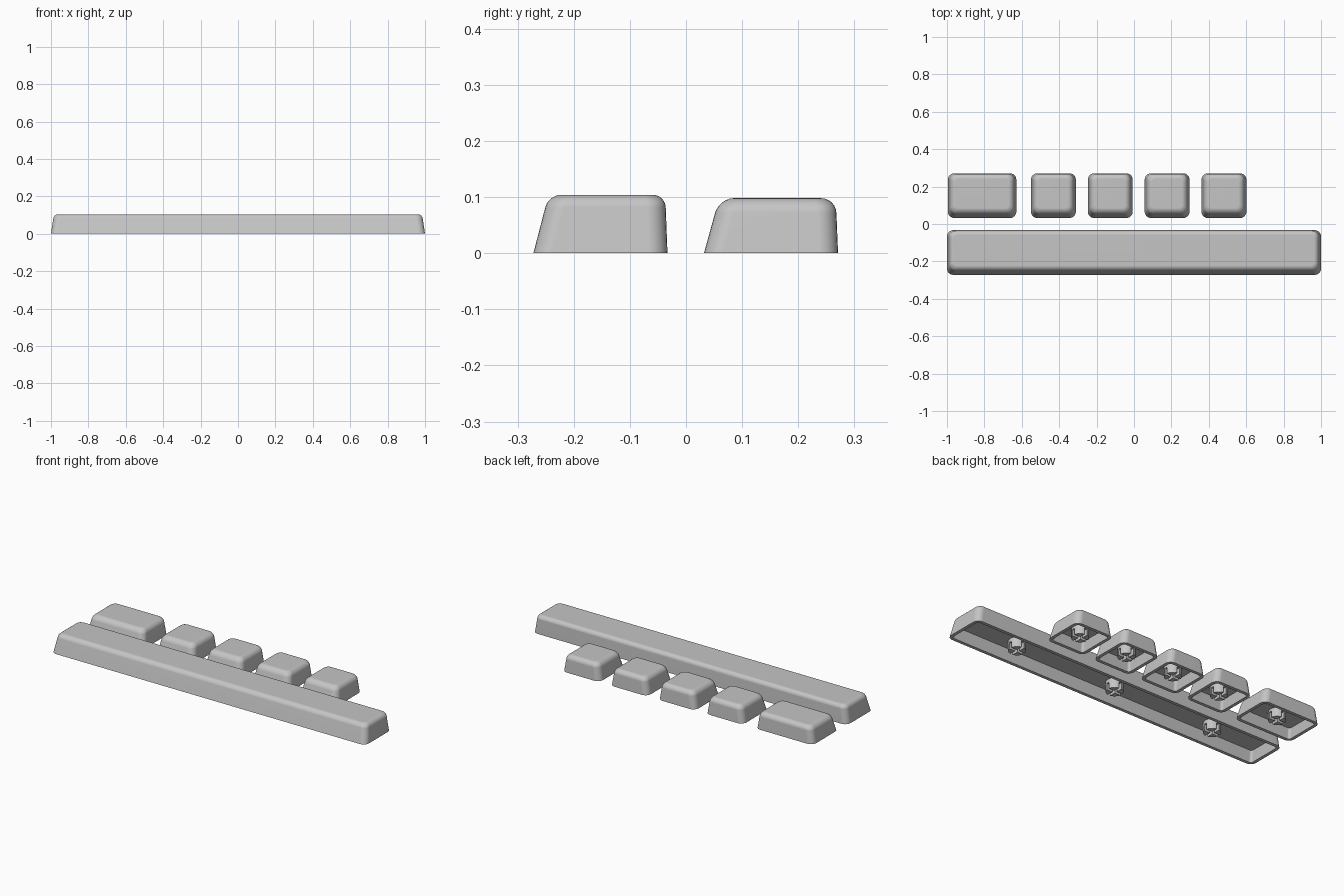
import bpy, bmesh, math

cube = bpy.data.objects.get("Cube")
if cube:
    bpy.data.objects.remove(cube)

grey = bpy.data.materials.new("grey_plastic")
grey.use_nodes = True
grey.diffuse_color = (0.56, 0.56, 0.56, 1)
grey.node_tree.nodes["Principled BSDF"].inputs["Base Color"].default_value = (0.56, 0.56, 0.56, 1)


def finish(bm, name):
    bmesh.ops.recalc_face_normals(bm, faces=bm.faces)
    mesh = bpy.data.meshes.new(name)
    bm.to_mesh(mesh)
    bm.free()
    mesh.materials.append(grey)
    obj = bpy.data.objects.new(name, mesh)
    bpy.context.collection.objects.link(obj)
    bpy.ops.object.select_all(action='DESELECT')
    obj.select_set(True)
    bpy.context.view_layer.objects.active = obj
    bpy.ops.object.shade_smooth_by_angle(angle=math.radians(35))
    return obj


def rounded_loop(bm, x0, x1, y0, y1, z, radius, steps=6):
    """Ring of vertices around a rounded rectangle."""
    ring = []
    corners = [(x1, y1, -1, -1), (x0, y1, 1, -1), (x0, y0, 1, 1), (x1, y0, -1, 1)]
    for i, (x, y, sx, sy) in enumerate(corners):
        for k in range(steps + 1):
            a = (i + k / steps) * math.pi / 2
            ring.append(bm.verts.new((x + sx * radius + radius * math.cos(a),
                                      y + sy * radius + radius * math.sin(a), z)))
    return ring


def keycap(name, x0, x1, y0, y1, height, fillet):
    """Hollow tapered cap with a steep front, near-upright back and filleted top."""
    bm = bmesh.new()
    wall, ceiling = 0.018, height - 0.044
    side, front, back = 0.016, 0.027, 0.004

    def ring(z, inset, radius):
        t = z / height
        return rounded_loop(bm, x0 + side * t + inset, x1 - side * t - inset,
                            y0 + front * t + inset, y1 - back * t - inset, z, radius)

    # from the inner ceiling, down to the rim, up the outside and over the fillet
    rings = [ring(ceiling, wall, 0.014), ring(0, wall, 0.014), ring(0, 0, 0.034)]
    for k in range(7):
        a = k / 6 * math.pi / 2
        inset = fillet * (1 - math.cos(a))
        rings.append(ring(height - fillet + fillet * math.sin(a), inset, 0.034 - inset * 0.7))
    for low, high in zip(rings, rings[1:]):
        for i in range(len(low)):
            j = (i + 1) % len(low)
            bm.faces.new((low[i], low[j], high[j], high[i]))
    bm.faces.new(rings[0])
    bm.faces.new(rings[-1])
    cap = finish(bm, name)
    cap.modifiers.new("even_shading", 'WEIGHTED_NORMAL').keep_sharp = True
    return ceiling


def prism(bm, outline, z0, z1):
    low = [bm.verts.new((x, y, z0)) for x, y in outline]
    high = [bm.verts.new((x, y, z1)) for x, y in outline]
    bm.faces.new(low)
    bm.faces.new(high)
    for i in range(len(low)):
        j = (i + 1) % len(low)
        bm.faces.new((low[i], low[j], high[j], high[i]))


def stem(name, cx, cy, ceiling):
    """Round post with a cross-shaped socket, made of four lobes on a disc."""
    bm = bmesh.new()
    radius, slot, floor = 0.045, 0.008, 0.04
    start = math.asin(slot / radius)
    for q in range(4):
        turn = q * math.pi / 2
        lobe = [(slot * math.sqrt(2), math.pi / 4)]
        lobe += [(radius, start + (math.pi / 2 - 2 * start) * k / 6) for k in range(7)]
        prism(bm, [(cx + r * math.cos(a + turn), cy + r * math.sin(a + turn))
                   for r, a in lobe], 0.004, floor)
    prism(bm, [(cx + radius * math.cos(k * math.pi / 12), cy + radius * math.sin(k * math.pi / 12))
               for k in range(24)], floor, ceiling + 0.005)
    finish(bm, name)


# long bar at the front with three stems
top = keycap("space_bar", -1, 1, -0.272, -0.033, 0.104, 0.022)
for side, x in (("right", -0.64), ("middle", 0), ("left", 0.64)):
    stem("space_bar_stem_" + side, x, -0.152, top)

# row of one wide key and four square keys at the back
spans = [("wide_key", -0.995, -0.629)]
spans += [(f"square_key_{i + 1}", -0.551 + i * 0.304, -0.311 + i * 0.304) for i in range(4)]
for name, x0, x1 in spans:
    top = keycap(name, x0, x1, 0.032, 0.271, 0.098, 0.026)
    stem(name + "_stem", (x0 + x1) / 2, 0.152, top)
